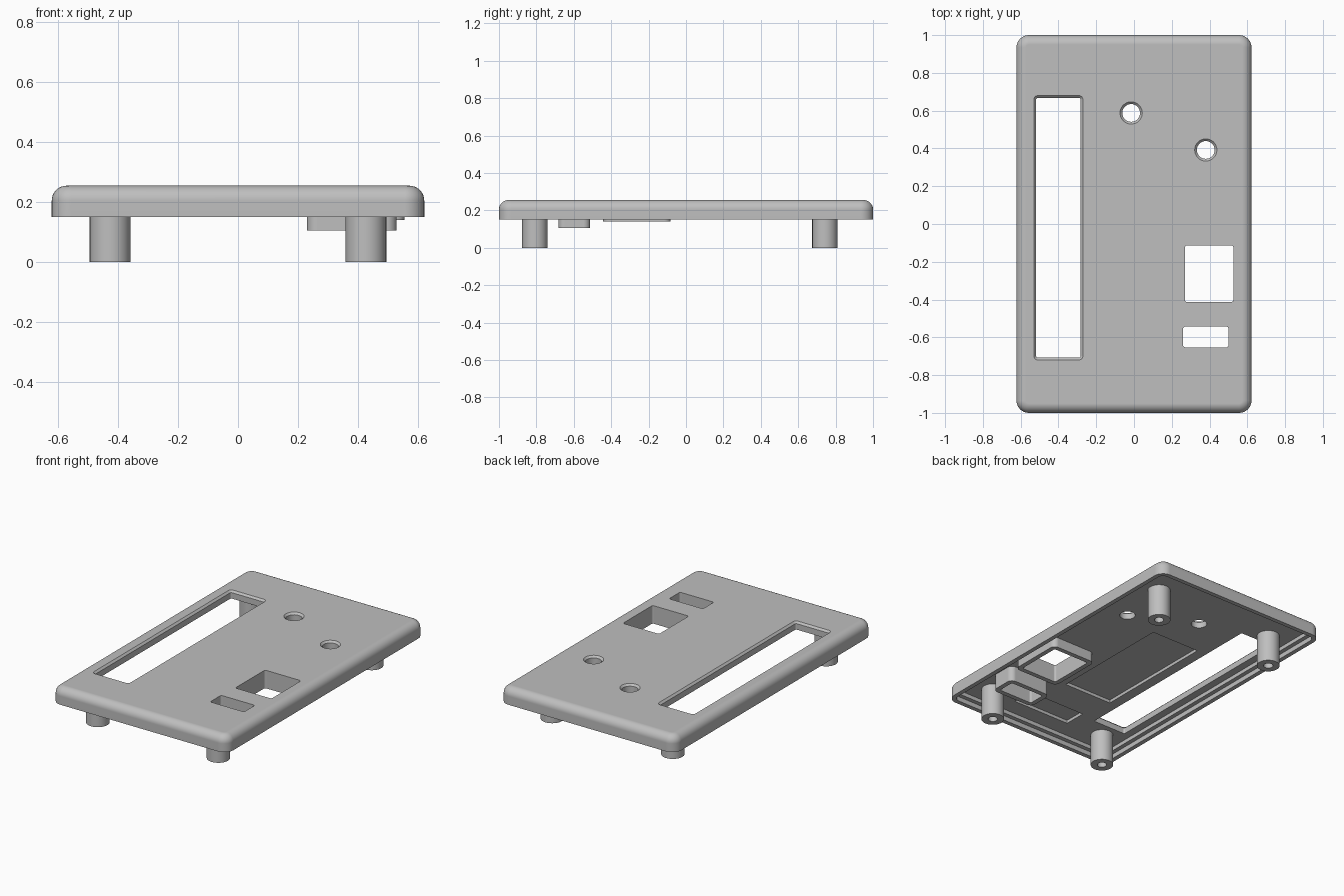
import bpy, bmesh
from math import sin, cos, pi

cube = bpy.data.objects.get("Cube")
if cube:
    bpy.data.objects.remove(cube, do_unlink=True)

# One plain grey plastic
grey = bpy.data.materials.new("grey_plastic")
grey.use_nodes = True
colour = (0.52, 0.52, 0.52, 1)
grey.diffuse_color = colour
grey.node_tree.nodes["Principled BSDF"].inputs["Base Color"].default_value = colour

BASE, CEILING, TOP = 0.15, 0.205, 0.255
STEPS = 8


def rounded_ring(bm, cx, cy, hx, hy, r, z):
    """Rounded rectangle of vertices; a circle when hx = hy = r."""
    ring = []
    for k, (sx, sy) in enumerate([(1, 1), (-1, 1), (-1, -1), (1, -1)]):
        for i in range(STEPS + 1):
            a = (k + i / STEPS) * pi / 2
            ring.append(bm.verts.new((cx + sx * (hx - r) + r * cos(a),
                                      cy + sy * (hy - r) + r * sin(a), z)))
    return ring


def loft(name, centre, sections, closed=False):
    """Skin a list of (half x, half y, corner radius, z) sections."""
    bm = bmesh.new()
    rings = [rounded_ring(bm, *centre, *s) for s in sections]
    pairs = list(zip(rings, rings[1:]))
    if closed:
        pairs.append((rings[-1], rings[0]))
    else:
        bm.faces.new(rings[0])
        bm.faces.new(rings[-1])
    n = len(rings[0])
    for a, b in pairs:
        for i in range(n):
            j = (i + 1) % n
            bm.faces.new((a[i], a[j], b[j], b[i]))
    bmesh.ops.remove_doubles(bm, verts=bm.verts, dist=1e-5)
    bmesh.ops.recalc_face_normals(bm, faces=bm.faces)
    mesh = bpy.data.meshes.new(name)
    bm.to_mesh(mesh)
    bm.free()
    mesh.materials.append(grey)
    obj = bpy.data.objects.new(name, mesh)
    bpy.context.collection.objects.link(obj)
    return obj


def activate(obj):
    bpy.ops.object.select_all(action='DESELECT')
    obj.select_set(True)
    bpy.context.view_layer.objects.active = obj


def cut(target, cutter):
    cutter.hide_render = True
    mod = target.modifiers.new("cut", 'BOOLEAN')
    mod.operation, mod.solver, mod.object = 'DIFFERENCE', 'EXACT', cutter
    activate(target)
    bpy.ops.object.modifier_apply(modifier=mod.name)
    bpy.data.objects.remove(cutter, do_unlink=True)


def finish(obj):
    activate(obj)
    bpy.ops.object.shade_smooth_by_angle(angle=pi / 6)
    mod = obj.modifiers.new("flat_normals", 'WEIGHTED_NORMAL')
    mod.keep_sharp = True


# Cover shell: ceiling, stepped inner lip, outer wall, rounded top edge
HX, HY, CORNER, FILLET = 0.622, 1.0, 0.065, 0.05


def inset(d, z):
    return (HX - d, HY - d, max(CORNER - d, 0.01), z)


sections = [inset(0.055, CEILING), inset(0.055, 0.18), inset(0.028, 0.18),
            inset(0.028, BASE), inset(0, BASE)]
for i in range(STEPS + 1):
    a = i / STEPS * pi / 2
    sections.append(inset(FILLET * (1 - cos(a)), TOP - FILLET * (1 - sin(a))))
shell = loft("cover_shell", (0, 0), sections)


def opening(cx, cy, hx, hy, r, chamfer=0.0):
    """Cut through the top plate, flaring the upper edge if asked."""
    rim = [(hx, hy, r, 0.1), (hx, hy, r, TOP - chamfer)]
    over = chamfer + 0.01
    if chamfer:
        rim.append((hx + over, hy + over, r + over, TOP + 0.01))
    else:
        rim.append((hx, hy, r, TOP + 0.05))
    cut(shell, loft("opening_cutter", (cx, cy), rim))


# Long slot and two round holes with bevelled edges
opening(-0.4, -0.02, 0.118, 0.688, 0.01, 0.012)
for x, y in [(-0.015, 0.588), (0.38, 0.392)]:
    opening(x, y, 0.047, 0.047, 0.047, 0.012)

# Two windows, each with a collar hanging below the plate
for name, cx, cy, hx, hy, bottom in [("square_window_collar", 0.398, -0.263, 0.128, 0.15, 0.14),
                                     ("small_window_collar", 0.38, -0.598, 0.12, 0.055, 0.105)]:
    opening(cx, cy, hx, hy, 0.012)
    t = 0.03
    outer, inner = (hx + t, hy + t, 0.035), (hx, hy, 0.012)
    finish(loft(name, (cx, cy), [outer + (CEILING,), outer + (bottom,),
                                 inner + (bottom,), inner + (CEILING,)], closed=True))

# Shallow pockets in the underside of the plate
for cx, cy, hx, hy in [(-0.042, -0.073, 0.172, 0.408), (0.03, -0.76, 0.205, 0.072)]:
    cut(shell, loft("pocket_cutter", (cx, cy), [(hx, hy, 0.004, 0.17),
                                                (hx, hy, 0.004, CEILING + 0.02)]))
finish(shell)

# Four hollow screw posts
for side, x in [("right", -0.427), ("left", 0.427)]:
    for end, y in [("front", -0.808), ("back", 0.743)]:
        R, r = 0.068, 0.028
        finish(loft(f"{end}_{side}_post", (x, y),
                    [(R, R, R, CEILING + 0.005), (R, R, R, 0),
                     (r, r, r, 0), (r, r, r, 0.14)]))
